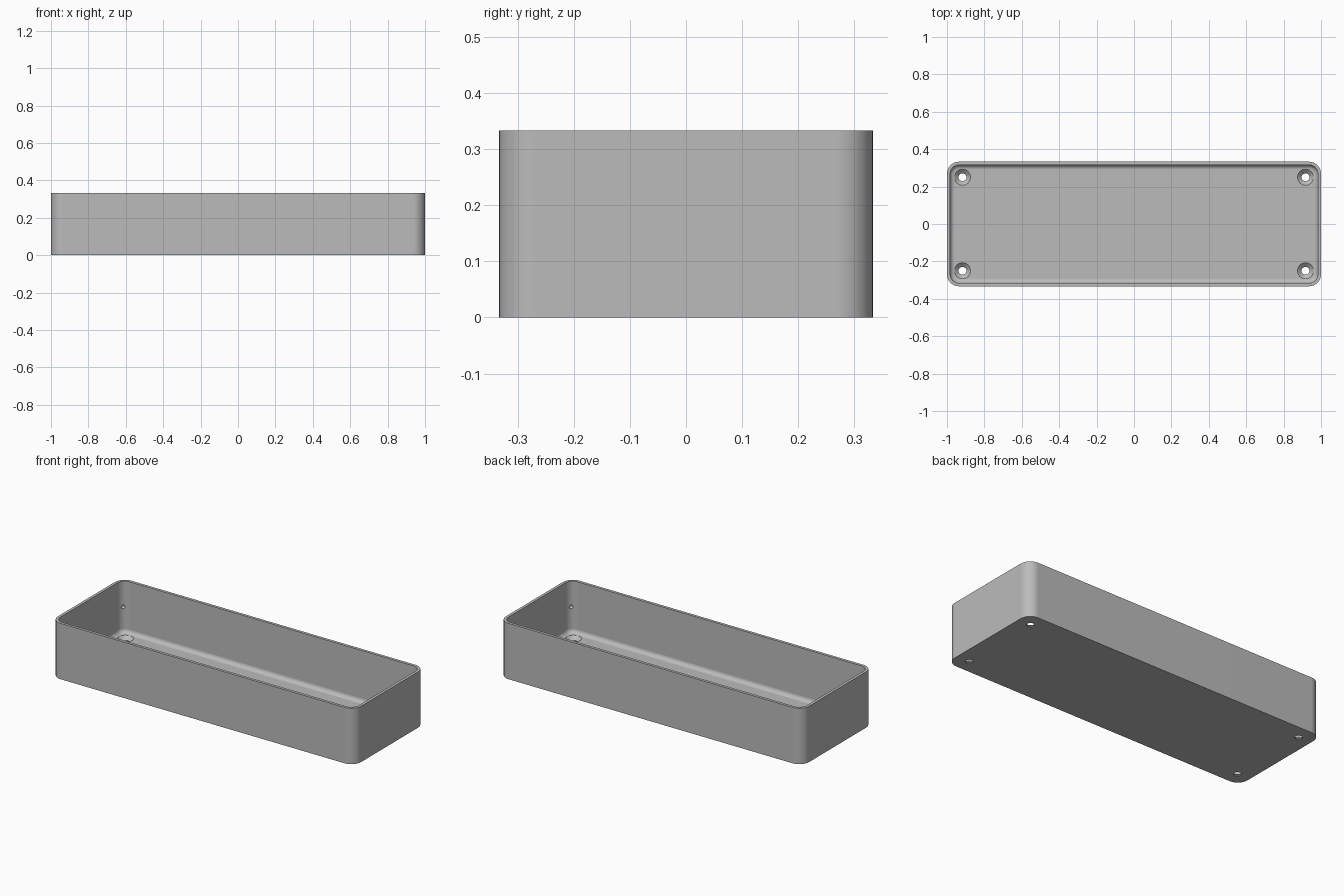
import bpy, bmesh, math
from mathutils import Matrix

if "Cube" in bpy.data.objects:
    bpy.data.objects.remove(bpy.data.objects["Cube"])

HALF_X, HALF_Y, HEIGHT = 1.0, 0.333, 0.333
CORNER, WALL, FLOOR, FILLET = 0.065, 0.017, 0.025, 0.025
HOLE_X, HOLE_Y, HOLE_R, SINK_R = 0.917, 0.25, 0.021, 0.043
STEPS = 12

grey = bpy.data.materials.new("light grey")
grey.use_nodes = True
colour = (0.5, 0.5, 0.5, 1)
grey.diffuse_color = colour
grey.node_tree.nodes["Principled BSDF"].inputs["Base Color"].default_value = colour


def rounded_ring(bm, inset, z):
    """Rounded rectangle of vertices, inset from the outer outline."""
    ring = []
    r = CORNER - inset
    for k, (sx, sy) in enumerate([(1, 1), (-1, 1), (-1, -1), (1, -1)]):
        for i in range(STEPS + 1):
            a = math.pi / 2 * (k + i / STEPS)
            ring.append(bm.verts.new((sx * (HALF_X - CORNER) + r * math.cos(a),
                                      sy * (HALF_Y - CORNER) + r * math.sin(a), z)))
    return ring


def loft(bm, rings):
    """Skin consecutive rings and cap both ends."""
    for a, b in zip(rings, rings[1:]):
        for i in range(len(a)):
            j = (i + 1) % len(a)
            bm.faces.new((a[i], a[j], b[j], b[i]))
    bm.faces.new(rings[0][::-1])
    bm.faces.new(rings[-1])
    bmesh.ops.recalc_face_normals(bm, faces=bm.faces)


def finish(bm, name):
    mesh = bpy.data.meshes.new(name)
    bm.to_mesh(mesh)
    bm.free()
    mesh.materials.append(grey)
    obj = bpy.data.objects.new(name, mesh)
    bpy.context.collection.objects.link(obj)
    return obj


# Tray shell: outer wall, rim, inner wall, floor fillet
profile = [(0, 0), (0, HEIGHT), (WALL, HEIGHT)]
for i in range(9):
    a = math.pi / 2 * i / 8
    profile.append((WALL + FILLET * (1 - math.cos(a)),
                    FLOOR + FILLET * (1 - math.sin(a))))
bm = bmesh.new()
loft(bm, [rounded_ring(bm, inset, z) for inset, z in profile])
tray = finish(bm, "tray")

# Cutters: countersunk screw holes and small corner dimples
sink = [(HOLE_R, -0.02), (HOLE_R, FLOOR - 0.02), (SINK_R, FLOOR), (SINK_R, FLOOR + 0.03)]
bm = bmesh.new()
for sx in (-1, 1):
    for sy in (-1, 1):
        rings = []
        for r, z in sink:
            rings.append([bm.verts.new((sx * HOLE_X + r * math.cos(t * math.tau / 32),
                                        sy * HOLE_Y + r * math.sin(t * math.tau / 32), z))
                          for t in range(32)])
        loft(bm, rings)
        reach = (CORNER - WALL) * math.sqrt(0.5)
        spot = Matrix.Translation((sx * (HALF_X - CORNER + reach),
                                   sy * (HALF_Y - CORNER + reach), 0.18))
        bmesh.ops.create_uvsphere(bm, u_segments=12, v_segments=8, radius=0.011, matrix=spot)
cutter = finish(bm, "hole_cutter")
cutter.hide_render = True

cut = tray.modifiers.new("holes", "BOOLEAN")
cut.operation = "DIFFERENCE"
cut.solver = "EXACT"
cut.object = cutter
bpy.ops.object.select_all(action="DESELECT")
bpy.context.view_layer.objects.active = tray
tray.select_set(True)
bpy.ops.object.modifier_apply(modifier=cut.name)
bpy.data.objects.remove(cutter)

# Smooth corners with crisp edges and flat large faces
bpy.ops.object.shade_smooth_by_angle(angle=math.radians(30))
flat = tray.modifiers.new("flat_faces", "WEIGHTED_NORMAL")
flat.keep_sharp = True
